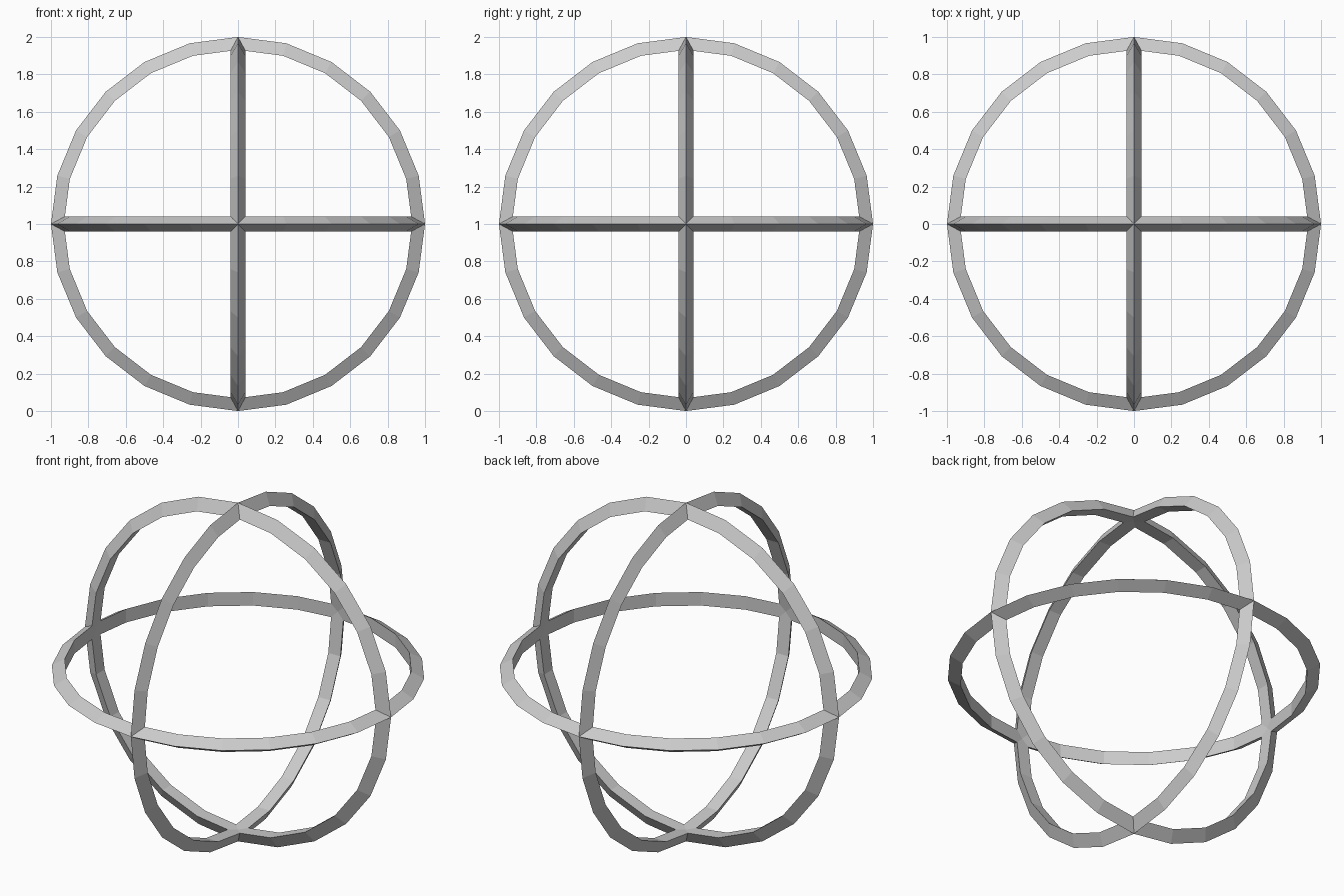
import bpy
from math import pi

cube = bpy.data.objects.get("Cube")
if cube:
    bpy.data.objects.remove(cube, do_unlink=True)

# Single plain grey material
grey = bpy.data.materials.new("light_grey")
grey.use_nodes = True
colour = (0.6, 0.6, 0.6, 1)
grey.diffuse_color = colour
grey.node_tree.nodes["Principled BSDF"].inputs["Base Color"].default_value = colour

TUBE = 0.046  # triangular section with its ridge facing outwards


def ring(name, rotation):
    bpy.ops.mesh.primitive_torus_add(
        major_segments=24, minor_segments=3,
        major_radius=1 - TUBE, minor_radius=TUBE,
        location=(0, 0, 1), rotation=rotation)
    obj = bpy.context.object
    obj.name = name
    obj.data.materials.append(grey)
    bpy.ops.object.shade_flat()


# Three crossing rings, one in each main plane
ring("horizontal_ring", (0, 0, 0))
ring("front_facing_ring", (pi / 2, 0, 0))
ring("side_facing_ring", (0, pi / 2, 0))
